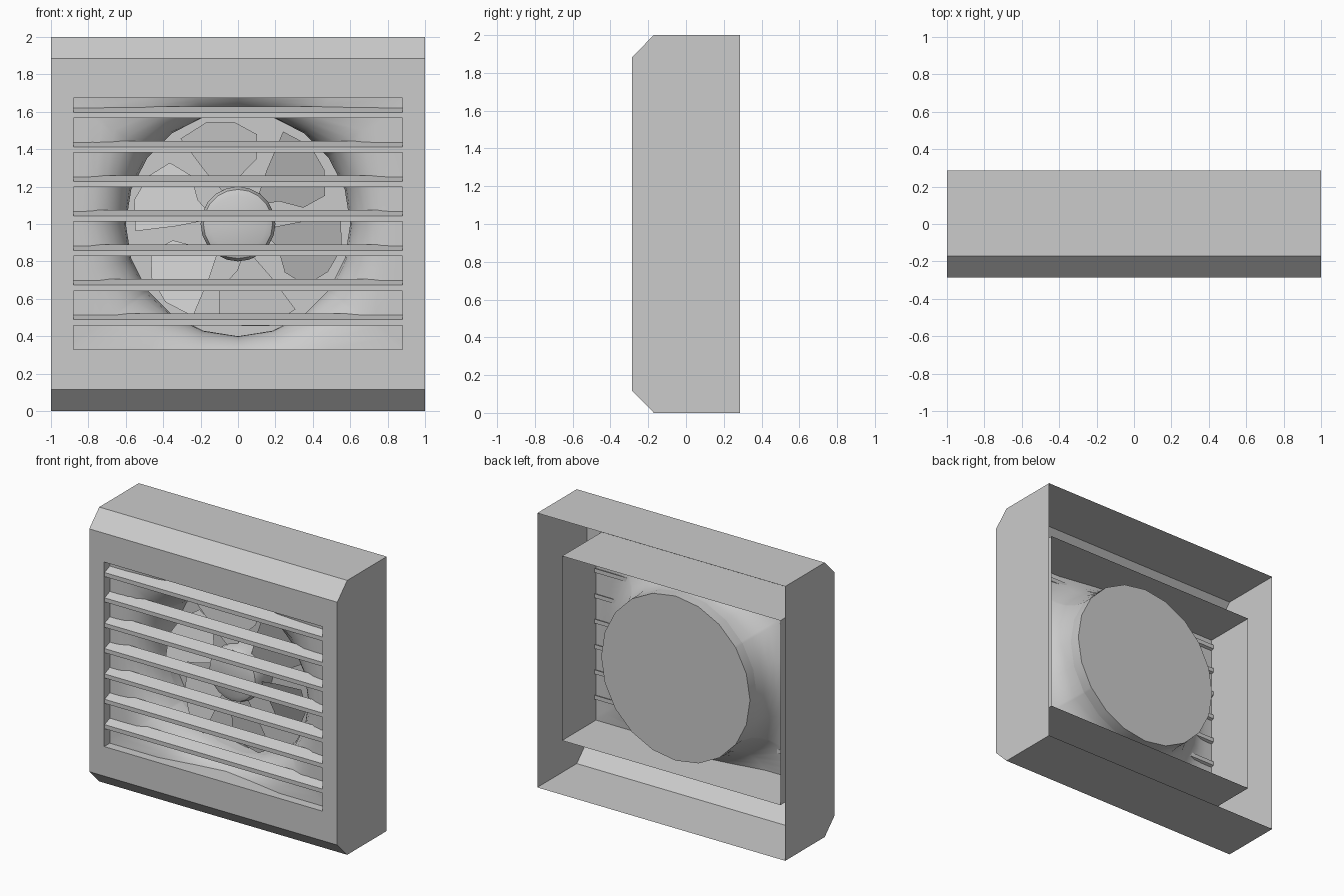
import bpy
from math import sin, cos, pi, radians, atan2, sqrt

if "Cube" in bpy.data.objects:
    bpy.data.objects.remove(bpy.data.objects["Cube"])

CZ = 1.0                                  # fan axis height
OX, Z0, Z1 = 0.88, 0.33, 1.675            # front opening
FRONT, BACK, SLEEVE_END = -0.285, 0.285, 0.17
R, N = 0.6, 20                            # fan drum


def make(name, verts, faces, smooth=False):
    me = bpy.data.meshes.new(name)
    me.from_pydata(verts, [], faces)
    me.update()
    ob = bpy.data.objects.new(name, me)
    bpy.context.collection.objects.link(ob)
    if smooth:
        bpy.ops.object.select_all(action='DESELECT')
        ob.select_set(True)
        bpy.context.view_layer.objects.active = ob
        bpy.ops.object.shade_smooth_by_angle(angle=radians(35))
    return ob


def rect(x, y, za, zb):
    return [(-x, y, za), (x, y, za), (x, y, zb), (-x, y, zb)]


def bridge(a, b, n):
    return [(a + i, a + (i + 1) % n, b + (i + 1) % n, b + i) for i in range(n)]


def loft(name, rings, cap_first=False, cap_last=False, smooth=False):
    n = len(rings[0])
    verts = [v for ring in rings for v in ring]
    faces = [f for k in range(len(rings) - 1) for f in bridge(k * n, (k + 1) * n, n)]
    if cap_first:
        faces.append(tuple(range(n))[::-1])
    if cap_last:
        faces.append(tuple(range(len(verts) - n, len(verts))))
    return make(name, verts, faces, smooth)


# Outer housing: open back, chamfered top and bottom front edges
prof = [(BACK, 0), (-0.17, 0), (FRONT, 0.115), (FRONT, 1.885), (-0.17, 2), (BACK, 2)]
verts = [(x, y, z) for x in (-1, 1) for y, z in prof]
faces = [(0, 5, 4, 3, 2, 1), (6, 7, 8, 9, 10, 11)]
faces += [(i, i + 1, i + 7, i + 6) for i in (0, 1, 3, 4)]
base = len(verts)
verts += rect(1, FRONT, 0.115, 1.885) + rect(OX, FRONT, Z0, Z1)
faces += bridge(base, base + 4, 4)
make("housing", verts, faces)

# Rectangular sleeve behind the opening
loft("sleeve", [rect(OX, FRONT, Z0, Z1), rect(OX, SLEEVE_END, Z0, Z1)])

# Flared inlet running from the sleeve walls into the round drum
corners = [atan2(z - CZ, x) % (2 * pi) for x in (OX, -OX) for z in (Z0, Z1)]
angles = sorted([i * 2 * pi / N for i in range(N)] + corners)


def drum_radius(a):
    step = 2 * pi / N
    return R * cos(step / 2) / cos(a % step - step / 2)


def wall_radius(a):
    dx = OX / max(abs(cos(a)), 1e-6)
    dz = ((Z1 - CZ) if sin(a) > 0 else (CZ - Z0)) / max(abs(sin(a)), 1e-6)
    return min(dx, dz)


def flare_y(r):
    t = min(max((0.85 - r) / 0.25, 0), 1)
    return 0.04 - 0.26 * sqrt(1 - t * t)


def ring(fn, y=None):
    return [(fn(a) * cos(a), flare_y(fn(a) + R - drum_radius(a)) if y is None else y,
             CZ + fn(a) * sin(a)) for a in angles]


rings = []
for k in range(8, -1, -1):
    f = (k / 8) ** 1.7
    rings.append(ring(lambda a: drum_radius(a) + (wall_radius(a) - drum_radius(a)) * f))
loft("flared_inlet", rings, smooth=True)
loft("drum", [ring(drum_radius, 0.04), ring(drum_radius, 0.12)], cap_last=True, smooth=True)


# Hub with a bevelled nose
def circle(r, y):
    return [(r * cos(i * 2 * pi / N), y, CZ + r * sin(i * 2 * pi / N)) for i in range(N)]


loft("hub", [circle(0.15, -0.08), circle(0.185, -0.065), circle(0.2, -0.03), circle(0.2, 0.12)],
     cap_first=True, smooth=True)

# Six pitched blades: (radius, angle offset) outline
outline = [(.19, 12), (.33, 19), (.55, 21), (.57, 4), (.545, -11),
           (.49, -25), (.36, -29), (.25, -14), (.19, -8)]
for b in range(6):
    mid = 103 + 60 * b
    vs = []
    for r, off in outline:
        a = radians(mid + off)
        vs.append((r * cos(a), 0.01 - 0.33 * r * sin(radians(off)), CZ + r * sin(a)))
    make(f"fan_blade_{b + 1}", vs, [tuple(range(len(vs)))])

# Seven louvre slats tilted up towards the back
for i in range(7):
    z = 1.597 - 0.1848 * i
    sec = [(-0.28, z - 0.03), (-0.28, z), (-0.2, z + 0.032), (-0.2, z + 0.002)]
    loft(f"louvre_slat_{i + 1}", [[(x, y, zz) for y, zz in sec] for x in (-OX, OX)], True, True)
